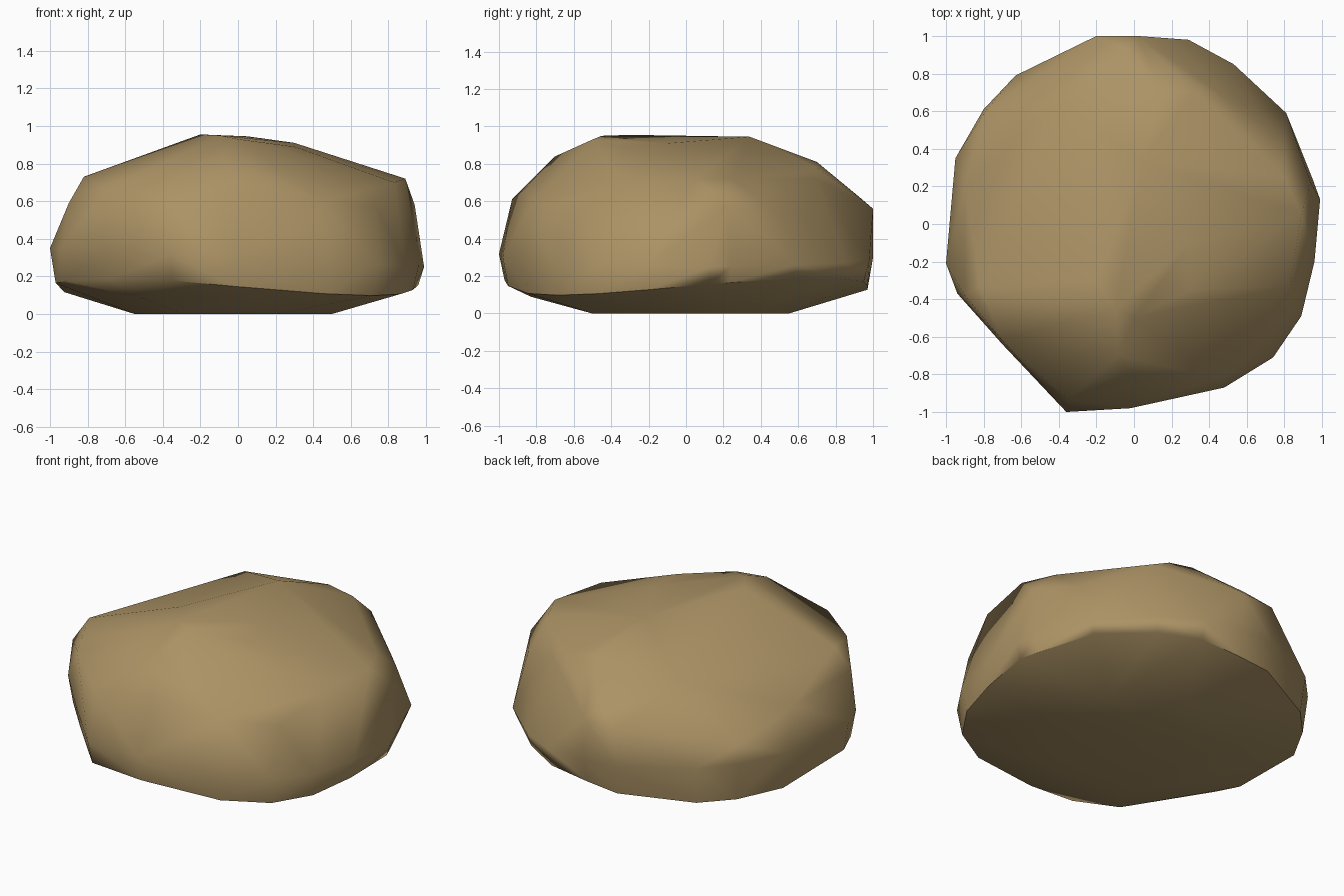
import bpy
import bmesh
import math
from mathutils import Vector

default_cube = bpy.data.objects.get("Cube")
if default_cube:
    bpy.data.objects.remove(default_cube, do_unlink=True)


def make_material(name, colour):
    material = bpy.data.materials.new(name)
    material.use_nodes = True
    material.diffuse_color = colour
    shader = material.node_tree.nodes["Principled BSDF"]
    shader.inputs["Base Color"].default_value = colour
    shader.inputs["Roughness"].default_value = 0.9
    return material


def ring(outline, height, scale=1.0):
    """Lift a flat outline to a height given as a function of x and y."""
    return [Vector((x * scale, y * scale, height(x, y))) for x, y in outline]


def build_hull(name, points, material):
    """Wrap a faceted skin around the points and keep only its surface."""
    mesh_builder = bmesh.new()
    for point in points:
        mesh_builder.verts.new(point)
    result = bmesh.ops.convex_hull(mesh_builder, input=mesh_builder.verts)
    leftovers = result["geom_interior"] + result["geom_unused"]
    loose = {item for item in leftovers if isinstance(item, bmesh.types.BMVert)}
    bmesh.ops.delete(mesh_builder, geom=list(loose), context="VERTS")
    bmesh.ops.recalc_face_normals(mesh_builder, faces=mesh_builder.faces)
    mesh = bpy.data.meshes.new(name)
    mesh_builder.to_mesh(mesh)
    mesh_builder.free()
    mesh.materials.append(material)
    rock = bpy.data.objects.new(name, mesh)
    bpy.context.collection.objects.link(rock)
    return rock


# Widest outline, running clockwise from the back
waist_outline = [
    (-.2, 1), (.02, 1), (.29, .98), (.53, .85), (.81, .59), (.95, .24),
    (.99, .13), (.96, -.2), (.89, -.49), (.74, -.71), (.48, -.87),
    (-.02, -.98), (-.36, -1), (-.7, -.64), (-.94, -.37), (-1, -.21),
    (-.95, .35), (-.8, .61), (-.63, .79),
]
# Flat underside
base_outline = [
    (-.55, -.1), (-.3, -.48), (.2, -.5), (.5, -.15),
    (.45, .3), (.05, .55), (-.45, .35),
]
# Low bulges between the underside and the foot
belly_points = [(-.5, -.72, .08), (.1, -.83, .09)]
# Broken upper edge of the side facets
shoulder_points = [
    (-.35, -.93, .61), (0, -.87, .66), (.45, -.82, .6), (.73, -.62, .57),
    (.83, -.33, .7), (.89, .05, .72), (.8, .25, .72), (.94, .22, .58),
    (.8, .45, .56), (.65, .62, .52), (.45, .7, .72), (.02, 1, .56),
    (-.2, 1, .54), (-.05, .93, .62), (-.4, .64, .77), (-.79, .6, .45),
    (-.9, .2, .58), (-.82, -.33, .73), (-.9, -.38, .59), (-.7, -.62, .66),
]
# Crooked ridge along the top
crown_points = [
    (-.2, -.3, .955), (-.1, -.45, .95), (0, -.5, .93), (.05, .34, .945),
    (.3, -.1, .91), (.3, -.35, .89), (.15, .7, .81), (.32, .7, .78),
    (-.08, -.7, .84),
]

points = ring(base_outline, lambda x, y: 0)
points += ring(waist_outline, lambda x, y: .145 + .09 * x * y, .97)
points += ring(waist_outline, lambda x, y: .3 - .05 * x)
points += [Vector(p) for p in belly_points + shoulder_points + crown_points]

# Boulder
stone = make_material("warm brown stone", (.41, .29, .13, 1))
boulder = build_hull("boulder", points, stone)

# Soft facets: hard breaks stay sharp and large faces stay flat
bpy.ops.object.select_all(action="DESELECT")
boulder.select_set(True)
bpy.context.view_layer.objects.active = boulder
bpy.ops.object.shade_smooth_by_angle(angle=math.radians(50))
facets = boulder.modifiers.new("flat facets", "WEIGHTED_NORMAL")
facets.keep_sharp = True
